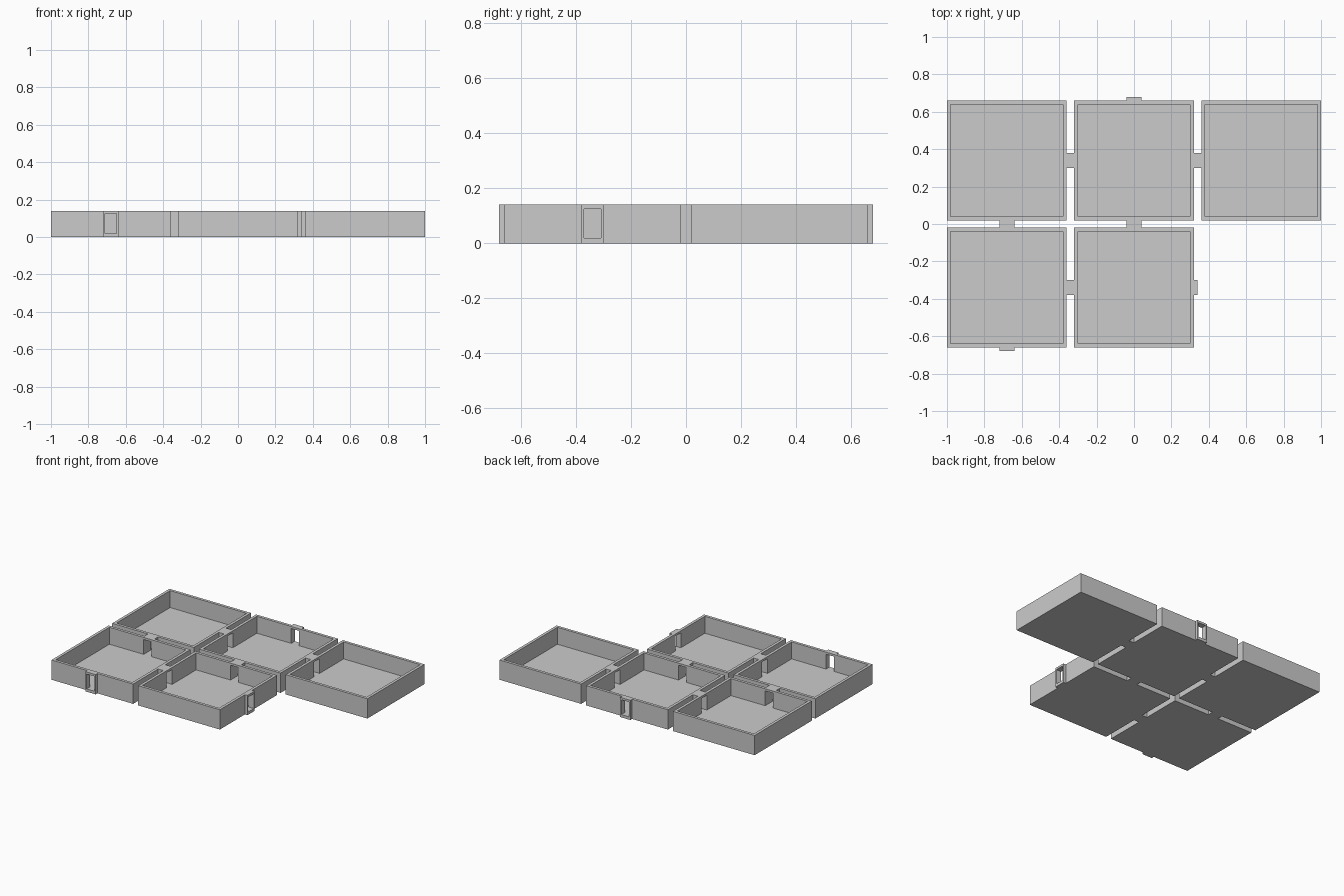
import bpy
import bmesh
from mathutils import Matrix

if "Cube" in bpy.data.objects:
    bpy.data.objects.remove(bpy.data.objects["Cube"])

HALF = 0.32      # half room width
WALL = 0.02      # wall and floor thickness
HEIGHT = 0.14
PITCH = 0.68     # room spacing
STUB = 0.02      # how far each doorway sticks out
DOOR_Z = (0.02, 0.125)


def box(name, x, y, z):
    """Box from (min, max) ranges on each axis."""
    bm = bmesh.new()
    size = [r[1] - r[0] for r in (x, y, z)]
    mid = [(r[0] + r[1]) / 2 for r in (x, y, z)]
    m = Matrix.Translation(mid) @ Matrix.Diagonal((*size, 1))
    bmesh.ops.create_cube(bm, size=1, matrix=m)
    mesh = bpy.data.meshes.new(name)
    bm.to_mesh(mesh)
    bm.free()
    ob = bpy.data.objects.new(name, mesh)
    bpy.context.collection.objects.link(ob)
    return ob


def cut(target, cutter):
    """Subtract the cutter from the target and remove it."""
    mod = target.modifiers.new("cut", 'BOOLEAN')
    mod.operation = 'DIFFERENCE'
    mod.solver = 'EXACT'
    mod.object = cutter
    bpy.context.view_layer.objects.active = target
    bpy.ops.object.modifier_apply(modifier=mod.name)
    bpy.data.objects.remove(cutter)


def door_box(name, cx, cy, d, near, far, half, z):
    """Box lying across a wall, from near to far along direction d."""
    dx, dy = d
    along = sorted((near * (dx + dy), far * (dx + dy)))
    side = (-half, half)
    xr, yr = (along, side) if dx else (side, along)
    return box(name, [cx + v for v in xr], [cy + v for v in yr], z)


rooms = [(-1, 1), (0, 1), (1, 1), (-1, 0), (0, 0)]
exits = {((-1, 0), (0, -1)), ((0, 0), (1, 0)), ((0, 1), (0, 1))}
directions = [(1, 0), (-1, 0), (0, 1), (0, -1)]

for i, (col, row) in enumerate(rooms, 1):
    cx, cy = col * PITCH, (row - 0.5) * PITCH
    # open-topped tray
    room = box(f"room_{i}", (cx - HALF, cx + HALF), (cy - HALF, cy + HALF), (0, HEIGHT))
    inner = HALF - WALL
    cut(room, box("cavity", (cx - inner, cx + inner), (cy - inner, cy + inner), (WALL, HEIGHT + 0.1)))
    # doorways to neighbouring rooms and to the outside
    for d in directions:
        if (col + d[0], row + d[1]) in rooms or ((col, row), d) in exits:
            cut(room, door_box("opening", cx, cy, d, HALF - 0.05, HALF + 0.05, 0.031, DOOR_Z))
            frame = door_box(f"doorway_{i}", cx, cy, d, HALF, HALF + STUB, 0.04, (0, HEIGHT))
            cut(frame, door_box("opening", cx, cy, d, HALF - 0.05, HALF + 0.05, 0.031, DOOR_Z))
